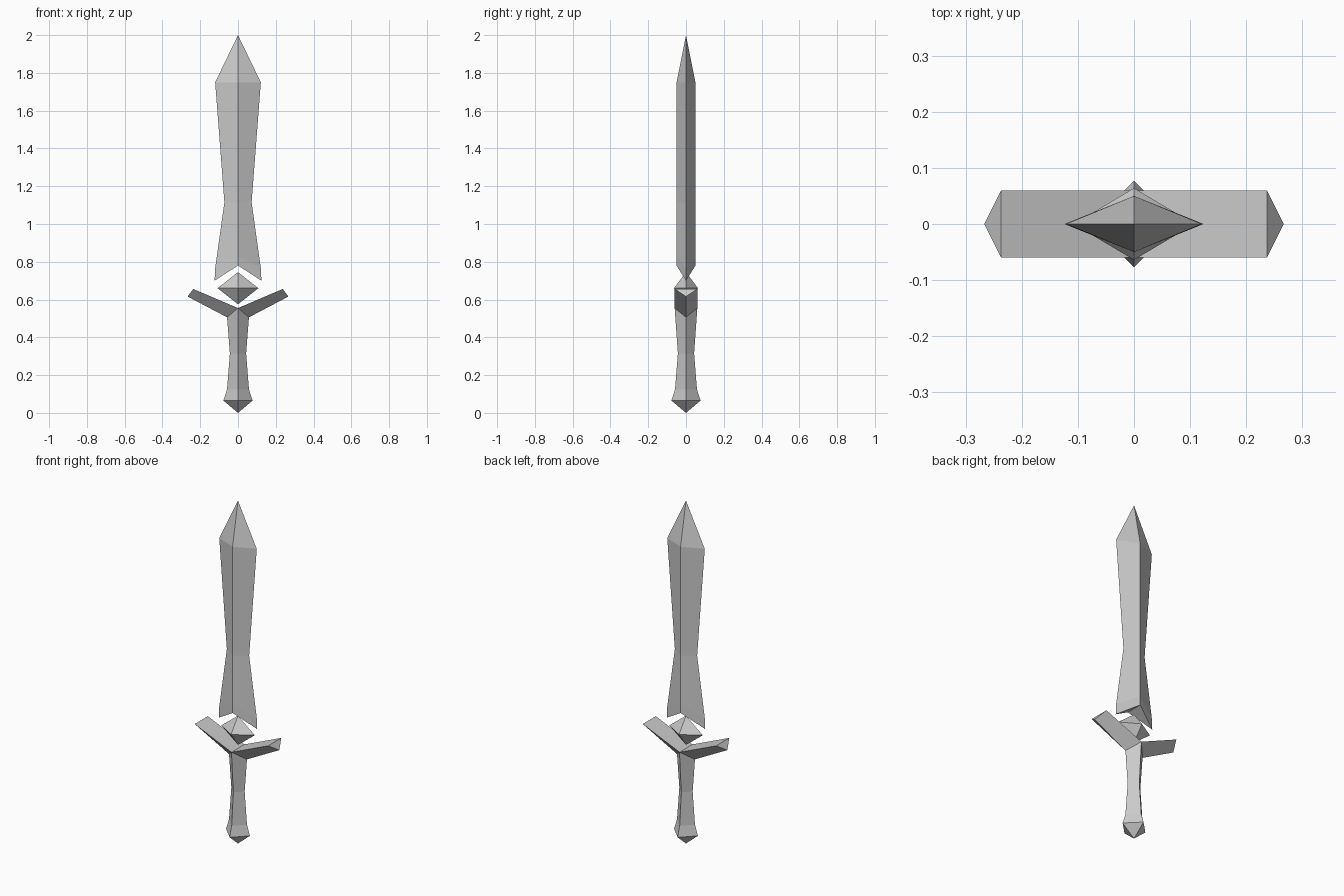
import bpy, bmesh

if "Cube" in bpy.data.objects:
    bpy.data.objects.remove(bpy.data.objects["Cube"])


def finish(bm, name):
    bmesh.ops.recalc_face_normals(bm, faces=bm.faces)
    mesh = bpy.data.meshes.new(name)
    bm.to_mesh(mesh)
    bm.free()
    obj = bpy.data.objects.new(name, mesh)
    bpy.context.collection.objects.link(obj)
    return obj


def diamond_loft(name, rings, low_tip=None, high_tip=None, notch=False):
    """Skin diamond rings (half x, half y, z of side points, z of ridge points), low to high."""
    bm = bmesh.new()
    loops = [[bm.verts.new(p) for p in ((hx, 0, zx), (0, hy, zy), (-hx, 0, zx), (0, -hy, zy))]
             for hx, hy, zx, zy in rings]
    for a, b in zip(loops, loops[1:]):
        for i in range(4):
            j = (i + 1) % 4
            bm.faces.new((a[i], a[j], b[j], b[i]))
    for tip, loop in ((low_tip, loops[0]), (high_tip, loops[-1])):
        if tip is not None:
            v = bm.verts.new((0, 0, tip))
            for i in range(4):
                bm.faces.new((loop[i], loop[(i + 1) % 4], v))
    if notch:
        r, back, l, front = loops[0]
        bm.faces.new((r, back, front))
        bm.faces.new((l, front, back))
    return finish(bm, name)


# Blade with notched base and pointed tip
diamond_loft("blade", [
    (0.124, 0.05, 0.70, 0.78),
    (0.121, 0.05, 0.765, 0.83),
    (0.072, 0.05, 1.115, 1.115),
    (0.121, 0.05, 1.75, 1.75),
], high_tip=2.0, notch=True)

# Floating gem between blade and guard
diamond_loft("gem", [(0.108, 0.064, 0.66, 0.66)], low_tip=0.575, high_tip=0.745)

# Grip and pommel, open at the top where the guard covers it
diamond_loft("grip_and_pommel", [
    (0.077, 0.077, 0.065, 0.065),
    (0.058, 0.058, 0.125, 0.125),
    (0.043, 0.043, 0.315, 0.315),
    (0.058, 0.06, 0.506, 0.555),
], low_tip=0.0)

# Guard: two triangular arms, flat on top with a ridge underneath
bm = bmesh.new()
for s in (1, -1):
    inner = [bm.verts.new(p) for p in ((0, -0.06, 0.555), (0, 0.06, 0.555), (s * 0.058, 0, 0.506))]
    outer = [bm.verts.new(p) for p in ((s * 0.237, -0.06, 0.656), (s * 0.237, 0.06, 0.656), (s * 0.267, 0, 0.616))]
    for i in range(3):
        j = (i + 1) % 3
        bm.faces.new((inner[i], inner[j], outer[j], outer[i]))
    bm.faces.new(outer)
bmesh.ops.remove_doubles(bm, verts=bm.verts, dist=0.0001)
finish(bm, "guard")
